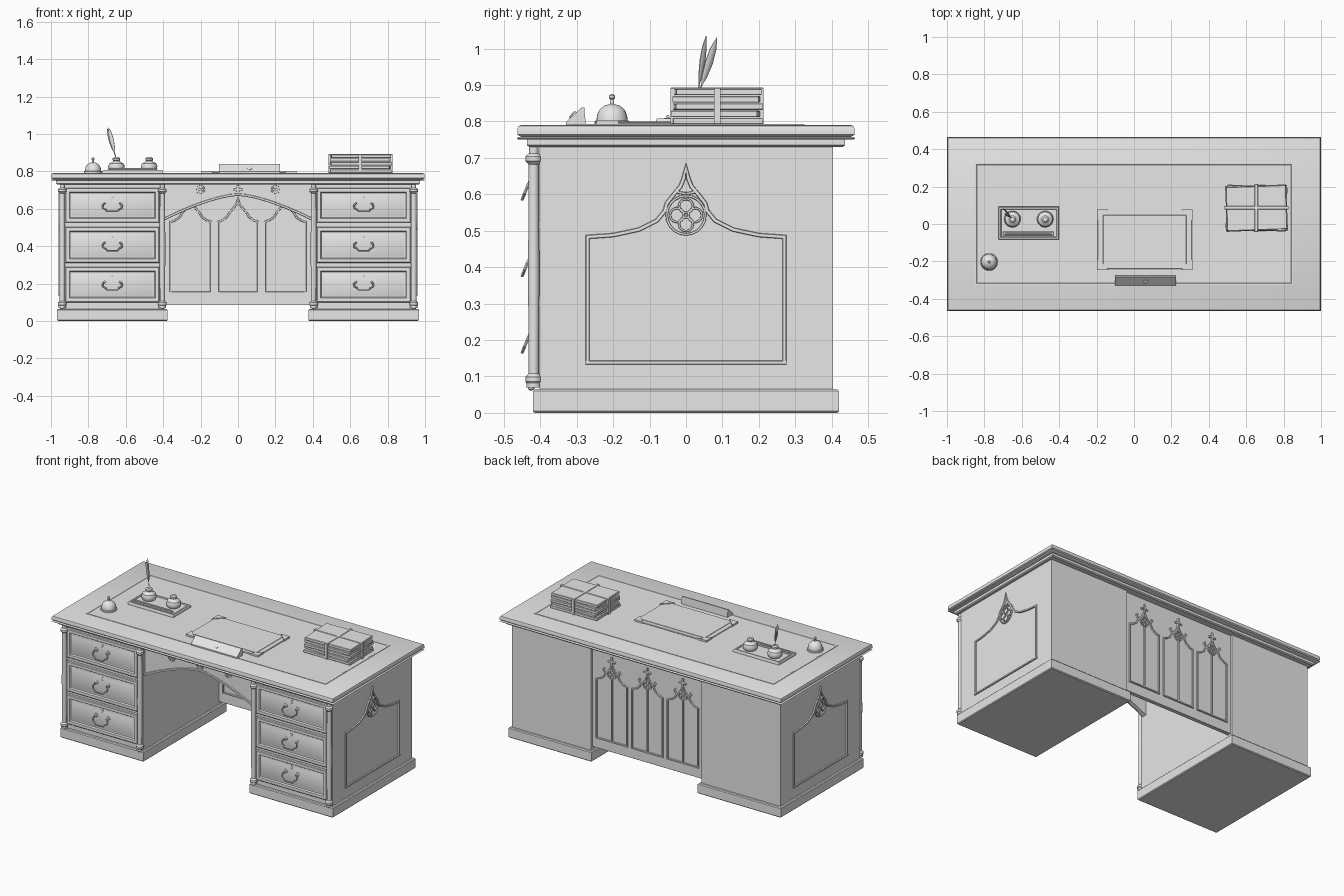
import bpy, bmesh, math
from mathutils import Vector, Matrix

if "Cube" in bpy.data.objects:
    bpy.data.objects.remove(bpy.data.objects["Cube"])

grey = bpy.data.materials.new("plain_grey")
grey.diffuse_color = (0.8, 0.8, 0.8, 1)
grey.use_nodes = True
grey.node_tree.nodes["Principled BSDF"].inputs["Base Color"].default_value = grey.diffuse_color


def finish(name, bm):
    bmesh.ops.recalc_face_normals(bm, faces=bm.faces[:])
    me = bpy.data.meshes.new(name)
    bm.to_mesh(me)
    bm.free()
    me.materials.append(grey)
    ob = bpy.data.objects.new(name, me)
    bpy.context.collection.objects.link(ob)
    return ob


def loft(name, rings, caps=True):
    """Skin a list of closed rings of points."""
    bm = bmesh.new()
    vs = [[bm.verts.new(p) for p in r] for r in rings]
    n = len(rings[0])
    for a, b in zip(vs, vs[1:]):
        for i in range(n):
            bm.faces.new((a[i], a[(i + 1) % n], b[(i + 1) % n], b[i]))
    if caps:
        bm.faces.new(vs[0])
        bm.faces.new(vs[-1])
    return finish(name, bm)


def tiers(name, cx, cy, rows):
    """Stack of rectangles: (z, half x, half y)."""
    return loft(name, [[(cx - a, cy - b, z), (cx + a, cy - b, z), (cx + a, cy + b, z), (cx - a, cy + b, z)]
                       for z, a, b in rows])


def box(name, x0, x1, y0, y1, z0, z1, c=0.003):
    a, b = (x1 - x0) / 2, (y1 - y0) / 2
    return tiers(name, (x0 + x1) / 2, (y0 + y1) / 2,
                 [(z0, a - c, b - c), (z0 + c, a, b), (z1 - c, a, b), (z1, a - c, b - c)])


def lathe(name, loc, prof, n=20, flat=1.0, rot=None):
    """Turned shape from (radius, height) pairs."""
    rot = rot or Matrix()
    return loft(name, [[Vector(loc) + rot @ Vector((r * math.cos(t) * flat, r * math.sin(t), z))
                        for t in (2 * math.pi * i / n for i in range(n))] for r, z in prof])


def strip(name, pts, w, d, put, closed=False):
    """Raised moulding along a flat path; put(u, v, depth) places it in space."""
    P = [Vector(p) for p in pts]
    n = len(P)
    rings = []
    for i, p in enumerate(P):
        a = P[i - 1] if (i or closed) else p
        b = P[(i + 1) % n] if (i < n - 1 or closed) else p
        t1 = (p - a).normalized() if p != a else (b - p).normalized()
        t2 = (b - p).normalized() if p != b else t1
        m = (t1 + t2).normalized()
        s = w / 2 / max(0.45, m.dot(t1))
        o = Vector((-m.y, m.x)) * s
        rings.append([put(*(p + o), -0.002), put(*(p + o * 0.7), d),
                      put(*(p - o * 0.7), d), put(*(p - o), -0.002)])
    if closed:
        rings.append(rings[0])
    ob = loft(name, rings, not closed)
    return ob


def circle(u, v, r, n=20):
    return [(u + r * math.cos(2 * math.pi * i / n), v + r * math.sin(2 * math.pi * i / n)) for i in range(n)]


def mirror_path(half, cu=0):
    """Half outline from bottom corner to the tip, mirrored about u = cu."""
    return [(cu + u, v) for u, v in half] + [(cu - u, v) for u, v in reversed(half[:-1])]


def rosette(name, u, v, r, put, d=0.006):
    strip(name + "_ring", circle(u, v, r), r * 0.14, d, put, True)
    for k in range(4):
        t = k * math.pi / 2
        strip(name + "_lobe", circle(u + r * 0.47 * math.cos(t), v + r * 0.47 * math.sin(t), r * 0.36, 14),
              r * 0.12, d, put, True)


def tube(name, pts, r):
    cu = bpy.data.curves.new(name, 'CURVE')
    cu.dimensions = '3D'
    cu.bevel_depth, cu.bevel_resolution, cu.use_fill_caps = r, 1, True
    sp = cu.splines.new('POLY')
    sp.points.add(len(pts) - 1)
    for q, p in zip(sp.points, pts):
        q.co = (*p, 1)
    cu.materials.append(grey)
    ob = bpy.data.objects.new(name, cu)
    bpy.context.collection.objects.link(ob)
    bpy.context.view_layer.objects.active = ob
    ob.select_set(True)
    bpy.ops.object.convert(target='MESH')
    ob.select_set(False)


# desk top with moulded edge and writing surface border
tiers("desk_top", 0, 0, [(.73, .965, .43), (.735, .972, .437), (.75, .972, .437), (.75, .995, .46), (.7535, 1, .465),
                         (.757, .995, .46), (.757, .985, .452), (.764, .998, .463), (.78, .998, .463),
                         (.787, .995, .46), (.79, .988, .453)])
tiers("writing_surface", 0, 0, [(.785, .85, .325), (.7925, .85, .325), (.7925, .842, .317), (.791, .84, .315)])

# pedestals with columns, drawers and carved outer sides
column = [(.020, .07), (.020, .082), (.023, .086), (.023, .099), (.018, .103), (.014, .108), (.0155, .38), (.014, .682),
          (.018, .687), (.023, .691), (.023, .704), (.018, .709), (.013, .712), (.013, .73)]
side_half = [(.27, .138), (.27, .483), (.2, .488), (.13, .503), (.08, .528), (.058, .555), (.053, .575),
             (.035, .598), (.015, .622), (.006, .645), (0, .675)]
for s in (-1, 1):
    cx = s * .672
    box("pedestal_base", cx - .295, cx + .295, -.42, .42, 0, .065, .005)
    box("pedestal_body", cx - .28, cx + .28, -.402, .403, .06, .735, .001)
    for o in (-.268, .268):
        lathe("corner_column", (cx + o, -.418, 0), column, 16)
        lathe("column_foot", (cx + o, -.425, 0), [(.004, .062), (.009, .066), (.009, .074), (.004, .078)], 12)
    for z0, z1, zh in ((.526, .711, .63), (.31, .503, .42), (.1, .289, .21)):
        zc, hz, hx = (z0 + z1) / 2, (z1 - z0) / 2, .252
        # drawer front: raised rim, recessed field, raised panel
        rows = [(-.395, 0), (-.416, 0), (-.42, .004), (-.42, .022), (-.412, .027), (-.412, .03), (-.417, .04)]
        loft("drawer_front", [[(cx + a * (hx - i), y, zc + b * (hz - i)) for a, b in
                               ((-1, -1), (1, -1), (1, 1), (-1, 1))] for y, i in rows])
        bail = [(-.042, 0), (-.052, -.012), (-.05, -.026), (-.036, -.033), (-.028, -.044), (.028, -.044),
                (.036, -.033), (.05, -.026), (.052, -.012), (.042, 0)]
        tube("drawer_handle", [(cx + u, -.432 + v * .4, zh + v) for u, v in bail], .0045)
        face = Matrix.Rotation(math.pi / 2, 4, 'X')
        for o in (-.042, .042):
            lathe("handle_mount", (cx + o, -.414, zh), [(.013, 0), (.013, .006), (.006, .009), (.006, .02)], 12, 1, face)
        lathe("keyhole_plate", (cx, -.414, zh + .035), [(.011, 0), (.011, .006), (.006, .008)], 12, .7, face)
    side = lambda u, v, d, s=s: (s * (.952 + d), u, v)
    strip("side_panel_frame", mirror_path(side_half), .012, .007, side)
    strip("side_panel_sill", [(-.276, .138), (.276, .138)], .012, .007, side)
    rosette("side_rosette", 0, .543, .053, side)
    for k in (-1, 1):
        strip("side_finial", [(k * .001, .602), (k * .02, .605), (k * .028, .615)], .008, .007, side)

# kneehole apron with arched lower edge
arch = [(-.392 + .0392 * i * 1.0, 0) for i in range(21)]
arch = [(x, .54 + .13 * (1 - min(1, abs(x) / .392) ** 1.5)) for x, _ in arch]
outline = arch + [(.392, .735), (-.392, .735)]
loft("kneehole_apron", [[(u, y, v) for u, v in outline] for y in (-.385, -.36)])
apron = lambda u, v, d: (u, -.385 - d, v)
strip("apron_moulding", [(x, z + .006) for x, z in arch], .014, .007, apron)
for x in (-.2, 0, .2):
    rosette("apron_rosette", x, .703, .022, apron, .004)

# back panel with three pointed arches on both faces
box("back_panel", -.394, .394, .365, .39, .085, .735, .001)
gothic = [(.108, .152), (.108, .53), (.085, .538), (.06, .555), (.045, .58), (.025, .603), (.008, .625), (0, .655)]
for cx in (-.252, 0, .252):
    for put in (lambda u, v, d: (u, .39 + d, v), lambda u, v, d: (u, .365 - d, v)):
        strip("arch_frame", mirror_path(gothic, cx), .011, .007, put)
        strip("arch_sill", [(cx - .113, .152), (cx + .113, .152)], .011, .007, put)
    back = lambda u, v, d: (u, .39 + d, v)
    strip("arch_mullion", [(cx, .152), (cx, .55)], .011, .007, back)
    rosette("arch_rosette", cx, .582, .03, back)
    strip("finial_stem", [(cx, .64), (cx, .695)], .012, .008, back)
    strip("finial_bar", [(cx - .025, .662), (cx, .67), (cx + .025, .662)], .012, .008, back)
    for k in (-1, 1):
        strip("arch_crocket", [(cx + k * .045, .585), (cx + k * .06, .605), (cx + k * .05, .615)], .01, .008, back)

# call bell
lathe("call_bell", (-.775, -.203, .79), [(.048, 0), (.048, .01), (.043, .013), (.041, .028), (.034, .043), (.022, .053),
                                         (.006, .058), (.004, .07), (.008, .074), (.008, .081), (.003, .085)], 24)

# inkstand: tray, two pots, pen and quills
tiers("ink_tray", -.5625, .005, [(.79, .162, .088), (.802, .162, .088), (.808, .158, .084), (.808, .15, .076),
                                 (.803, .147, .073)])
for x in (-.65, -.475):
    lathe("ink_pot", (x, .026, .80), [(.034, 0), (.042, .012), (.044, .028), (.038, .042), (.022, .05), (.017, .056),
                                      (.02, .06), (.02, .07), (.012, .076)], 20)
box("pen_rest", -.70, -.43, -.062, -.04, .80, .81)
tube("dip_pen", [(-.69, -.05, .813), (-.44, -.05, .813)], .005)
for tip in ((-.692, .055, 1.035), (-.70, .085, 1.03)):
    foot = Vector((-.65, .03, .86))
    v = Vector(tip) - foot
    L = v.length
    lathe("quill", foot, [(.002, 0), (.0025, L * .25), (.009, L * .36), (.014, L * .6), (.011, L * .82), (.001, L)],
          10, .35, v.to_track_quat('Z', 'Y').to_matrix().to_4x4())

# blotter pad with corner pieces
box("blotter_pad", -.195, .31, -.24, .073, .79, .797, .002)
box("blotter_sheet", -.165, .28, -.215, .047, .795, .7995, .001)
for a, x in ((1, -.198), (-1, .313)):
    for b, y in ((1, -.245), (-1, .077)):
        tri = [(x, y), (x + a * .06, y), (x, y + b * .06)]
        loft("blotter_corner", [[(u, v, z) for u, v in tri] for z in (.79, .802)])

# desk wedge plate with central boss
wedge = [(-.33, .79), (-.275, .79), (-.279, .838), (-.287, .838), (-.33, .798)]
loft("desk_wedge", [[(x, y, z) for y, z in wedge] for x in (-.102, .225)])
slope = Matrix.Rotation(math.radians(47), 4, 'X')
lathe("wedge_boss", (.062, -.309, .816), [(.013, 0), (.013, .004), (.008, .007)], 14, 1, slope)

# tied stack of papers
for i, (z, a, hx, hy) in enumerate(((.792, 1, .163, .122), (.812, -3, .16, .118), (.832, 2.5, .163, .12),
                                    (.852, -1.5, .161, .118), (.872, 2, .16, .117))):
    ob = box("paper_bundle", -hx, hx, -hy, hy, 0, .0175, .002)
    ob.matrix_world = Matrix.Translation((.655, .085, z)) @ Matrix.Rotation(math.radians(a), 4, 'Z')
box("ribbon_across", .483, .827, .077, .095, .792, .893, .002)
box("ribbon_along", .645, .663, -.043, .213, .792, .893, .002)

# smooth the turned parts while keeping sharp edges
bpy.ops.object.select_all(action='SELECT')
bpy.context.view_layer.objects.active = bpy.context.selected_objects[0]
bpy.ops.object.shade_smooth_by_angle(angle=math.radians(35))
